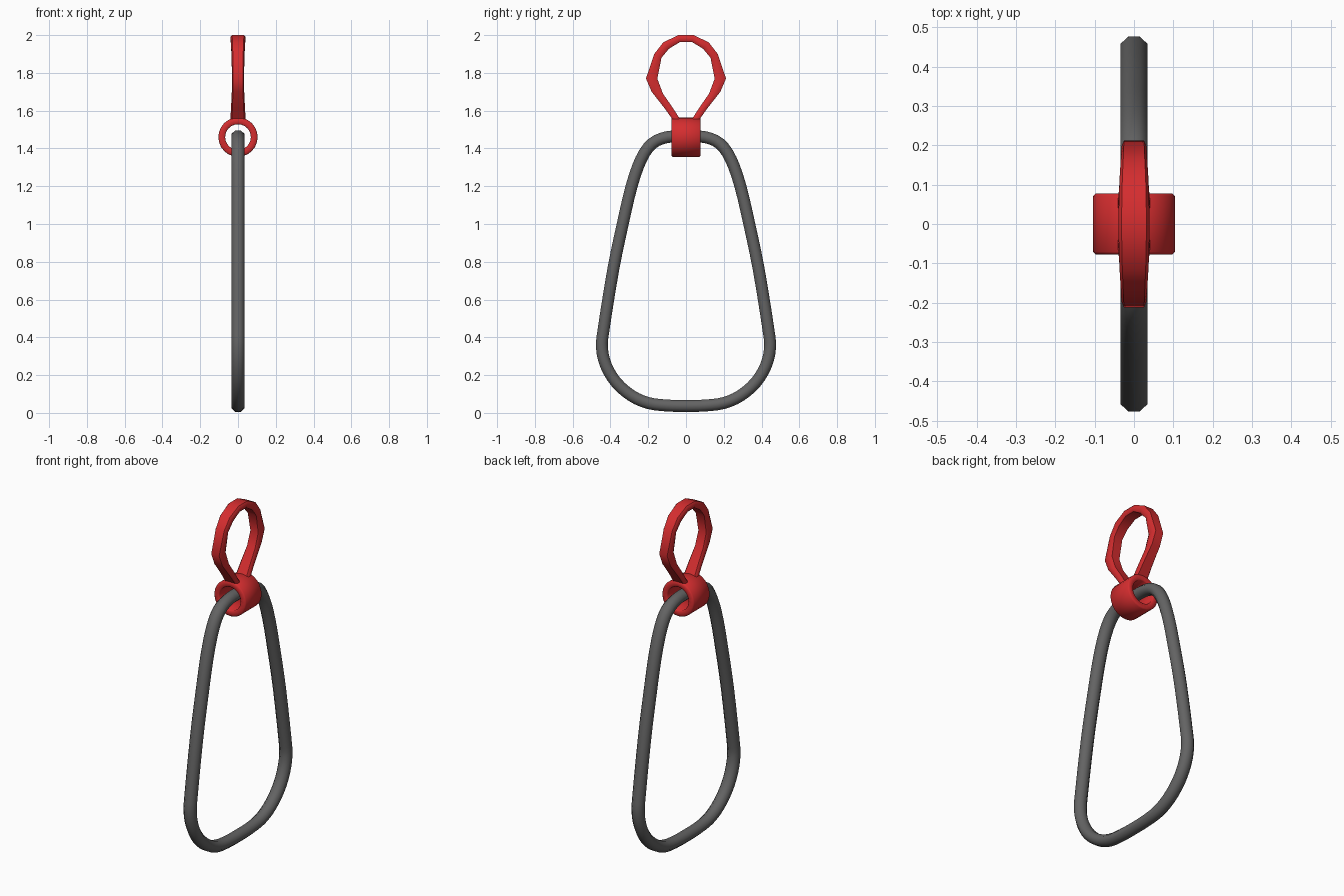
import bpy, math
from mathutils import Vector

if "Cube" in bpy.data.objects:
    bpy.data.objects.remove(bpy.data.objects["Cube"])


def material(name, rgb):
    m = bpy.data.materials.new(name)
    m.diffuse_color = (*rgb, 1)
    m.use_nodes = True
    m.node_tree.nodes["Principled BSDF"].inputs["Base Color"].default_value = m.diffuse_color
    return m


red = material("red paint", (0.66, 0.026, 0.028))
grey = material("dark grey steel", (0.125, 0.125, 0.125))


def skin(name, rings, mat, closed, angle):
    """Join a row of equal vertex rings into one surface."""
    n, k = len(rings[0]), len(rings)
    faces = []
    for i in range(k if closed else k - 1):
        a, b = i * n, ((i + 1) % k) * n
        faces += [(a + j, a + (j + 1) % n, b + (j + 1) % n, b + j) for j in range(n)]
    if not closed:
        faces += [tuple(range(n))[::-1], tuple(range((k - 1) * n, k * n))]
    me = bpy.data.meshes.new(name)
    me.from_pydata([v for r in rings for v in r], [], faces)
    me.materials.append(mat)
    ob = bpy.data.objects.new(name, me)
    bpy.context.collection.objects.link(ob)
    bpy.ops.object.select_all(action='DESELECT')
    ob.select_set(True)
    bpy.context.view_layer.objects.active = ob
    bpy.ops.object.mode_set(mode='EDIT')
    bpy.ops.mesh.select_all(action='SELECT')
    bpy.ops.mesh.normals_make_consistent(inside=False)
    bpy.ops.object.mode_set(mode='OBJECT')
    bpy.ops.object.shade_smooth_by_angle(angle=math.radians(angle))
    return ob


# Large pear-shaped wire loop: half outline (y, z), mirrored and smoothed
half = [(0.10, 0.039), (0.20, 0.052), (0.29, 0.092), (0.37, 0.162), (0.423, 0.25),
        (0.445, 0.345), (0.435, 0.45), (0.385, 0.76), (0.335, 1.0), (0.288, 1.20),
        (0.238, 1.342), (0.18, 1.425), (0.10, 1.46)]
pts = [Vector(p) for p in [(0, 0.037)] + half + [(0, 1.464)]
       + [(-y, z) for y, z in reversed(half)]]
path = []
for i in range(len(pts)):
    p0, p1, p2, p3 = (pts[(i + d) % len(pts)] for d in (-1, 0, 1, 2))
    for t in (0, 1 / 3, 2 / 3):
        path.append(0.5 * (2 * p1 + (p2 - p0) * t + (2 * p0 - 5 * p1 + 4 * p2 - p3) * t * t
                           + (3 * p1 - p0 - 3 * p2 + p3) * t ** 3))
rings = []
for i, p in enumerate(path):
    d = (path[(i + 1) % len(path)] - path[i - 1]).normalized()
    ring = []
    for j in range(8):
        a = math.radians(22.5 + 45 * j)
        x, r = 0.037 * math.cos(a), 0.034 * math.sin(a)
        ring.append((x, p.x + d.y * r, p.y - d.x * r))
    rings.append(ring)
skin("wire_loop", rings, grey, True, 60)

# Collar around the wire: lathed about the y axis, with softened rims
prof = [(0.104, -0.071), (0.104, 0.071), (0.098, 0.077), (0.073, 0.077), (0.068, 0.072),
        (0.068, -0.072), (0.073, -0.077), (0.098, -0.077)]
rings = []
for i in range(24):
    a = math.tau * i / 24
    rings.append([(r * math.cos(a), y, 1.46 + r * math.sin(a)) for r, y in prof])
skin("collar", rings, red, True, 50)

# Hanging eye: stations of outer (y, z), inner (y, z), half width, mirrored
st = [(0.065, 1.545, 0.025, 1.545, 0.041), (0.115, 1.615, 0.07, 1.615, 0.037),
      (0.182, 1.70, 0.122, 1.69, 0.033), (0.212, 1.77, 0.152, 1.77, 0.032),
      (0.168, 1.90, 0.13, 1.88, 0.034), (0.12, 1.962, 0.09, 1.928, 0.037),
      (0.04, 2.0, 0.032, 1.963, 0.039)]
st += [(-a, b, -c, d, w) for a, b, c, d, w in reversed(st)]
sec = [(-0.8, 0), (-1, 0.25), (-1, 0.75), (-0.8, 1), (0.8, 1), (1, 0.75), (1, 0.25), (0.8, 0)]
rings = [[(u * w, a + (c - a) * v, b + (d - b) * v) for u, v in sec] for a, b, c, d, w in st]
skin("hanging_eye", rings, red, False, 45)
